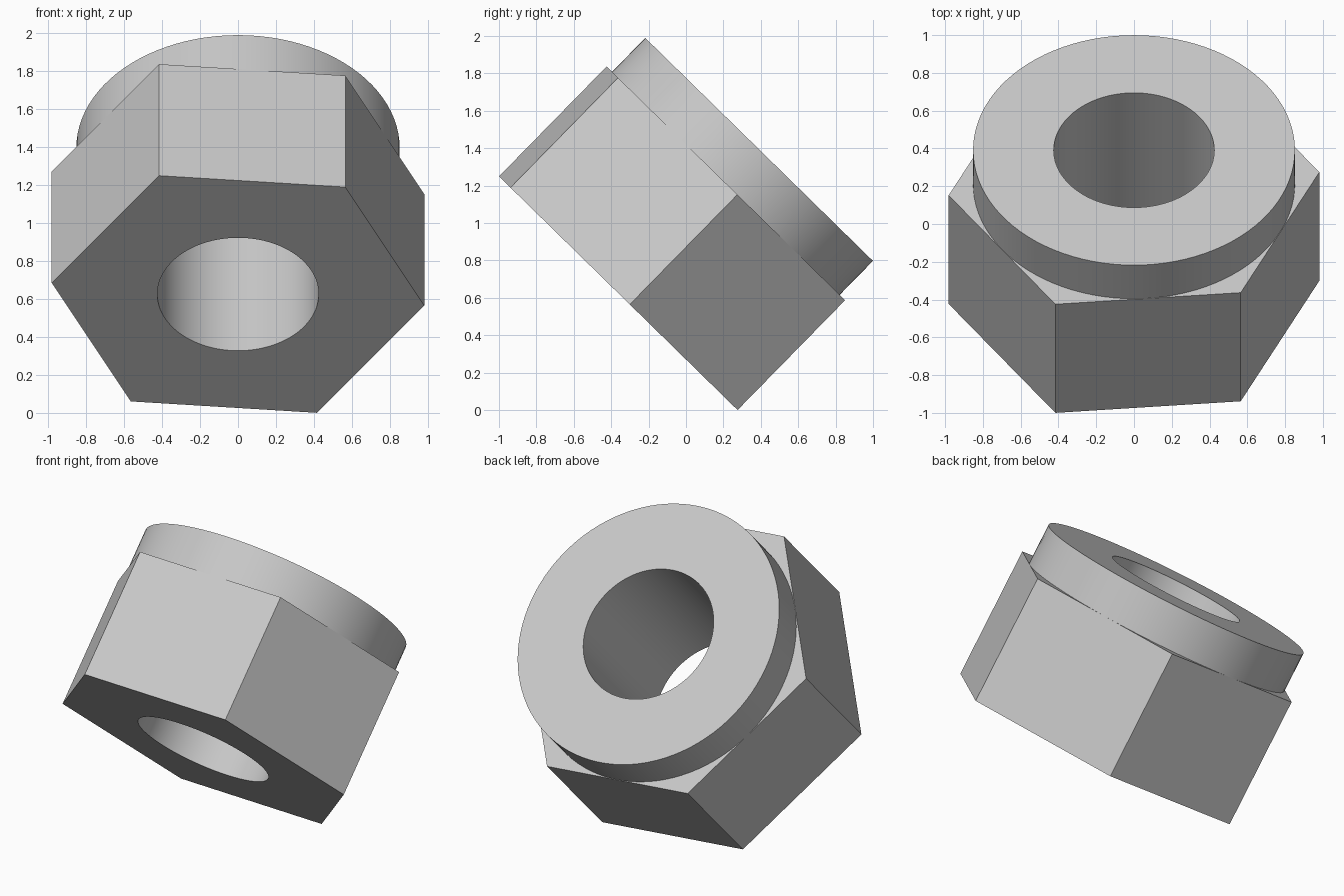
import bpy
from math import radians
from mathutils import Matrix

cube = bpy.data.objects.get("Cube")
if cube:
    bpy.data.objects.remove(cube, do_unlink=True)

# Overall sizes along the nut's own axis
HEX_RADIUS, HEX_HEIGHT = 0.985, 0.822
COLLAR_RADIUS, TOTAL_HEIGHT = 0.852, 1.076
BORE_RADIUS = 0.425

# Tilted placement, origin at the middle of the hexagonal face
PLACEMENT = Matrix.Translation((0, -0.362, 0.625)) @ Matrix.Rotation(radians(-44.4), 4, "X")

steel = bpy.data.materials.new("light grey steel")
steel.use_nodes = True
GREY = (0.58, 0.58, 0.58, 1)
steel.diffuse_color = GREY
steel.node_tree.nodes["Principled BSDF"].inputs["Base Color"].default_value = GREY


def prism(name, sides, radius, bottom, top, first_corner=0):
    """Upright prism between two heights, with one corner at the given angle."""
    bpy.ops.mesh.primitive_cylinder_add(vertices=sides, radius=radius, depth=top - bottom)
    obj = bpy.context.object
    obj.name = name
    # The primitive puts its first corner on +y
    turn = Matrix.Rotation(radians(first_corner - 90), 4, "Z")
    obj.data.transform(Matrix.Translation((0, 0, (bottom + top) / 2)) @ turn)
    obj.data.materials.append(steel)
    obj.matrix_world = PLACEMENT
    return obj


# Parts: six-sided body and round collar on top of it
parts = [
    prism("hexagonal_body", 6, HEX_RADIUS, 0, HEX_HEIGHT, first_corner=5),
    prism("round_collar", 96, COLLAR_RADIUS, HEX_HEIGHT, TOTAL_HEIGHT),
]

# Bore through both parts
bore = prism("bore_cutter", 96, BORE_RADIUS, -0.2, TOTAL_HEIGHT + 0.2)
bore.hide_render = True
bpy.context.view_layer.update()

for part in parts:
    cut = part.modifiers.new("bore", "BOOLEAN")
    cut.operation = "DIFFERENCE"
    cut.solver = "EXACT"
    cut.object = bore
    bpy.ops.object.select_all(action="DESELECT")
    part.select_set(True)
    bpy.context.view_layer.objects.active = part
    bpy.ops.object.modifier_apply(modifier=cut.name)
    bpy.ops.object.shade_smooth_by_angle(angle=radians(30))

bpy.data.objects.remove(bore, do_unlink=True)
